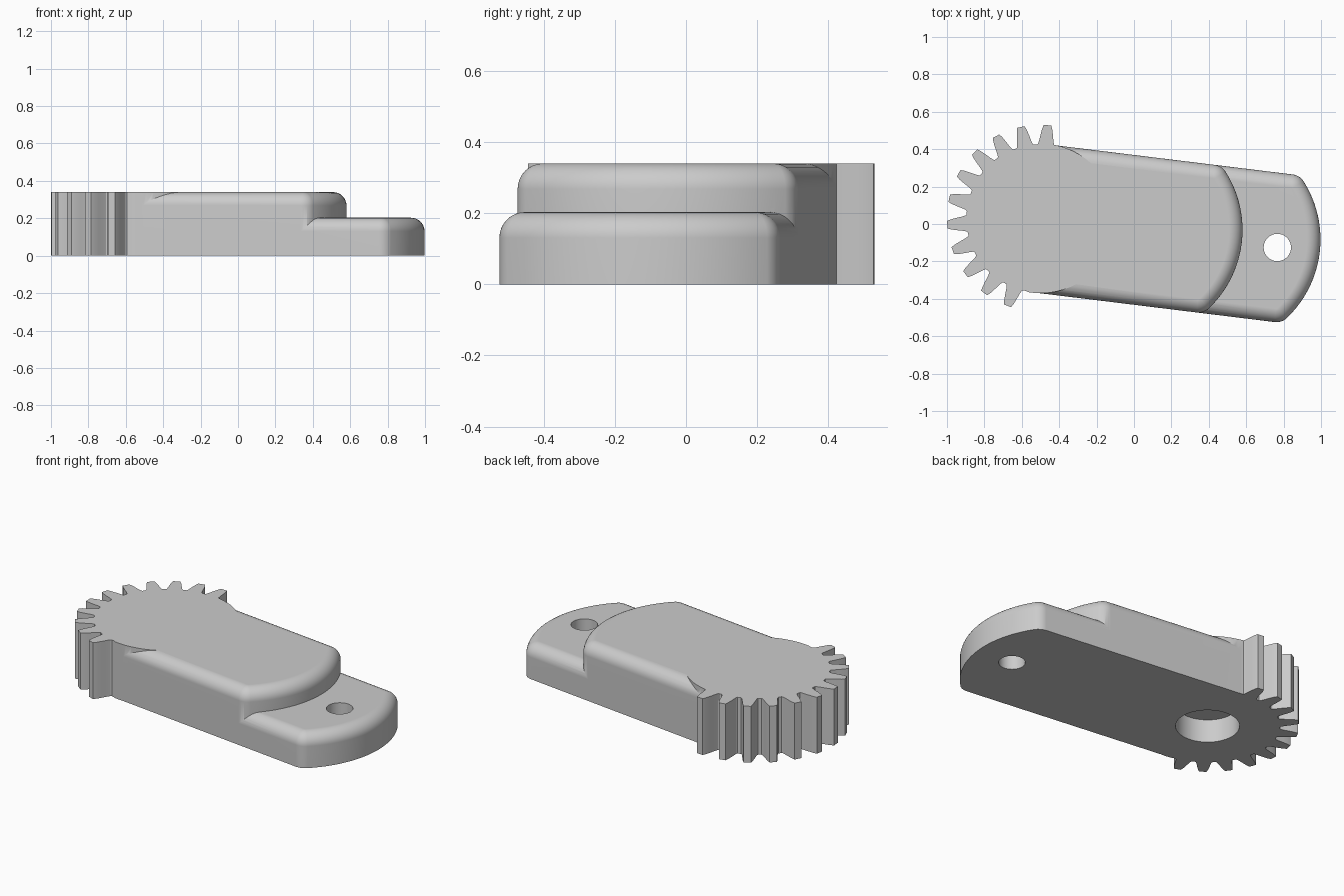
import bpy, bmesh
from math import sin, cos, pi, radians, sqrt, asin
from mathutils import Matrix

if "Cube" in bpy.data.objects:
    bpy.data.objects.remove(bpy.data.objects["Cube"])

HALF = 0.3975        # half width of the arm
TOP, STEP = 0.34, 0.203
ROUND = 0.072        # rounding of the upper edges
CORNER = 0.08        # corner radius in plan
END_R = 0.58         # radius of the curved arm end
ROOT, TIP, TEETH = 0.40, 0.50, 22

grey = bpy.data.materials.new("grey")
grey.diffuse_color = (0.6, 0.6, 0.6, 1)
grey.use_nodes = True
grey.node_tree.nodes["Principled BSDF"].inputs["Base Color"].default_value = grey.diffuse_color


def loft(name, rings):
    """Solid skinned through a stack of closed rings with equal counts."""
    bm = bmesh.new()
    rows = [[bm.verts.new(p) for p in ring] for ring in rings]
    n = len(rows[0])
    for a, b in zip(rows, rows[1:]):
        for i in range(n):
            j = (i + 1) % n
            bm.faces.new((a[i], a[j], b[j], b[i]))
    bm.faces.new(rows[0][::-1])
    bm.faces.new(rows[-1])
    bmesh.ops.recalc_face_normals(bm, faces=bm.faces)
    me = bpy.data.meshes.new(name)
    bm.to_mesh(me)
    bm.free()
    me.materials.append(grey)
    ob = bpy.data.objects.new(name, me)
    bpy.context.collection.objects.link(ob)
    return ob


def arm_outline(start, end, inset):
    """Straight-sided plan with a curved end and rounded corners."""
    cx = end - END_R
    fv = HALF - CORNER
    fu = cx + sqrt((END_R - CORNER) ** 2 - fv ** 2)
    a = asin(fv / (END_R - CORNER))
    r, big = CORNER - inset, END_R - inset
    half = []
    for i in range(1, 13):                      # curved end
        t = a * i / 12
        half.append((cx + big * cos(t), big * sin(t)))
    for i in range(1, 9):                       # corner
        t = a + (pi / 2 - a) * i / 8
        half.append((fu + r * cos(t), fv + r * sin(t)))
    half.append((start, HALF - inset))
    return [(x, -y) for x, y in reversed(half)] + [(cx + big, 0)] + half


def arm(name, start, end, height):
    rings = [[(x, y, 0) for x, y in arm_outline(start, end, 0)]]
    for i in range(9):
        t = pi / 2 * i / 8
        d, z = ROUND * (1 - cos(t)), height - ROUND * (1 - sin(t))
        if i == 8:
            d, z = ROUND, height
        rings.append([(x, y, z) for x, y in arm_outline(start, end, d)])
    return loft(name, rings)


def cylinder(name, x, r, z0, z1, n=64):
    ring = [(x + r * cos(2 * pi * i / n), r * sin(2 * pi * i / n)) for i in range(n)]
    return loft(name, [[(px, py, z) for px, py in ring] for z in (z0, z1)])


def gear():
    """Round hub with teeth on the half facing away from the arm."""
    tooth = [(ROOT, .043), (.42, .038), (.45, .033), (.48, .027), (TIP, .020)]
    pitch = 2 * pi / TEETH
    pts = []
    for k in range(TEETH):
        c = radians(92.7) + k * pitch
        if k < 11:
            pts += [(r, c - w / r) for r, w in tooth]
            pts += [(r, c + w / r) for r, w in reversed(tooth)]
            pts += [(ROOT - .004, c + pitch * f) for f in (.42, .58)]
        else:
            pts += [(ROOT, c + pitch * f) for f in (-.33, 0, .33)]
    ring = [(r * cos(t), r * sin(t)) for r, t in pts]
    return loft("gear_arm", [[(x, y, z) for x, y in ring] for z in (0, TOP)])


# Parts, laid out along the arm with the gear at the origin
body = gear()
upper = arm("upper_arm", 0.0, 1.084, TOP)
lower = arm("lower_arm", 0.3, 1.504, STEP)
pivot = cylinder("pivot_socket", 0, 0.175, -0.1, 0.14)
pin = cylinder("pin_hole", 1.276, 0.073, -0.1, 0.5)

# Join the solids, then cut the blind socket and the through hole
bpy.context.view_layer.objects.active = body
for other, op in ((upper, 'UNION'), (lower, 'UNION'),
                  (pivot, 'DIFFERENCE'), (pin, 'DIFFERENCE')):
    m = body.modifiers.new(other.name, 'BOOLEAN')
    m.operation, m.solver, m.object = op, 'EXACT', other
    other.hide_render = True
    bpy.ops.object.modifier_apply(modifier=m.name)
    bpy.data.objects.remove(other)

# Turn the arm into place
body.data.transform(Matrix.Translation((-0.5, 0.03, 0)) @ Matrix.Rotation(radians(-7), 4, 'Z'))

# Smooth rounded edges, crisp corners
body.select_set(True)
bpy.ops.object.shade_smooth_by_angle(angle=radians(28))
w = body.modifiers.new("flat_faces", 'WEIGHTED_NORMAL')
w.keep_sharp = True
